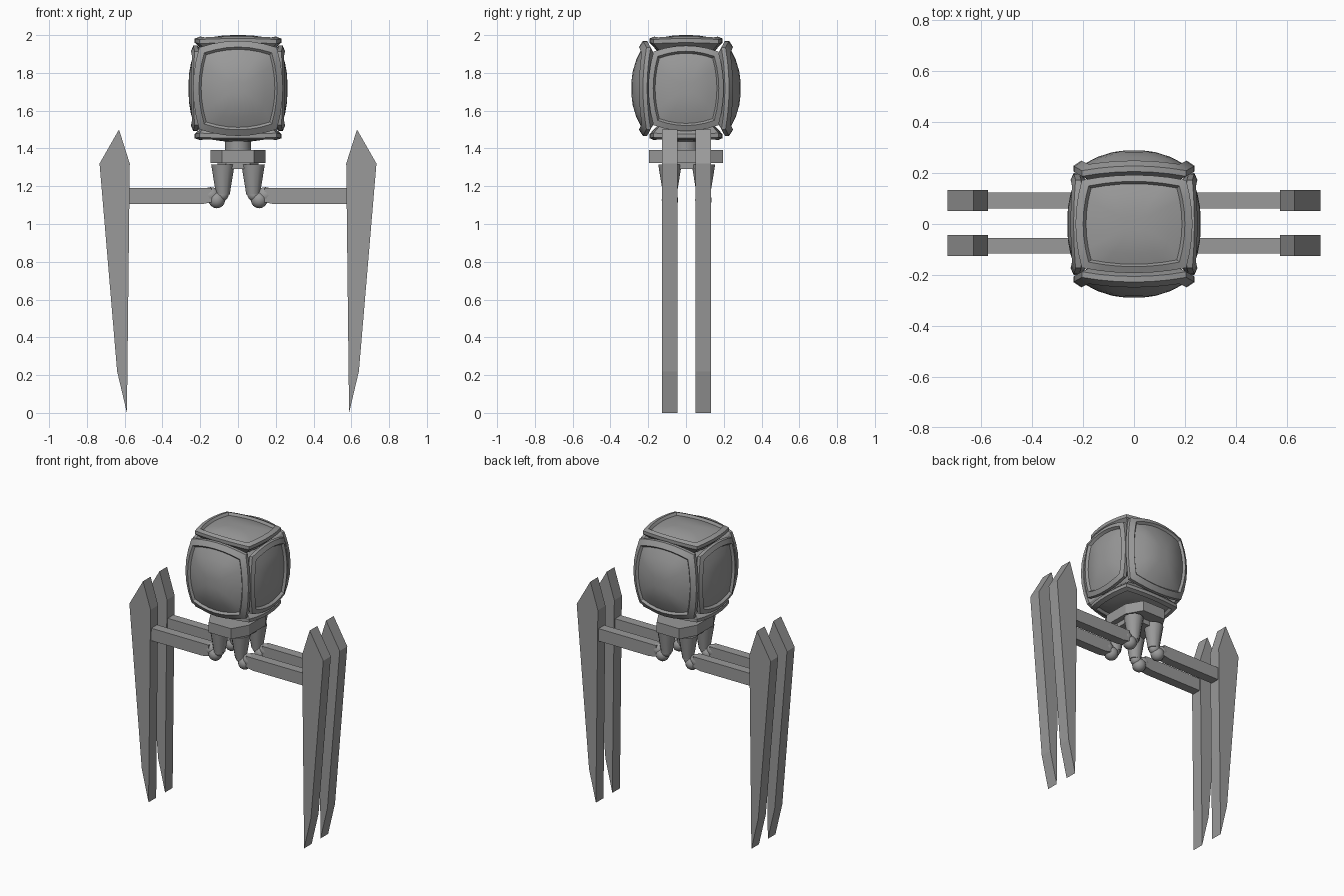
import bpy, bmesh, math
from mathutils import Vector

if "Cube" in bpy.data.objects:
    bpy.data.objects.remove(bpy.data.objects["Cube"], do_unlink=True)

grey = bpy.data.materials.new("plain grey")
grey.use_nodes = True
COLOUR = (0.32, 0.32, 0.32, 1)
grey.diffuse_color = COLOUR
grey.node_tree.nodes["Principled BSDF"].inputs["Base Color"].default_value = COLOUR


def finish(name, bm, smooth=None):
    bmesh.ops.recalc_face_normals(bm, faces=bm.faces)
    mesh = bpy.data.meshes.new(name)
    bm.to_mesh(mesh)
    bm.free()
    mesh.materials.append(grey)
    obj = bpy.data.objects.new(name, mesh)
    bpy.context.collection.objects.link(obj)
    if smooth:
        bpy.ops.object.select_all(action='DESELECT')
        obj.select_set(True)
        bpy.context.view_layer.objects.active = obj
        bpy.ops.object.shade_smooth_by_angle(angle=math.radians(smooth))
    return obj


def prism(name, outline, axis, lo, hi):
    """Extrude a 2D outline along y or z."""
    bm = bmesh.new()
    place = (lambda p, d: (p[0], d, p[1])) if axis == 'y' else (lambda p, d: (p[0], p[1], d))
    face = bm.faces.new([bm.verts.new(place(p, lo)) for p in outline])
    new = bmesh.ops.extrude_face_region(bm, geom=[face])["geom"]
    step = Vector(place((0, 0), hi - lo))
    bmesh.ops.translate(bm, vec=step, verts=[v for v in new if isinstance(v, bmesh.types.BMVert)])
    return finish(name, bm)


def ball(name, centre, radius, scale=(1, 1, 1), segments=12):
    bm = bmesh.new()
    bmesh.ops.create_uvsphere(bm, u_segments=segments, v_segments=segments // 2 + 2, radius=radius)
    bmesh.ops.scale(bm, vec=scale, verts=bm.verts)
    bmesh.ops.translate(bm, vec=centre, verts=bm.verts)
    return finish(name, bm, 35)


def cone(name, centre, r_low, r_high, height, sides=12):
    bm = bmesh.new()
    bmesh.ops.create_cone(bm, cap_ends=True, segments=sides, radius1=r_low, radius2=r_high, depth=height)
    bmesh.ops.translate(bm, vec=centre, verts=bm.verts)
    return finish(name, bm, 35)


HEAD = Vector((0, 0, 1.718))
STEPS = 6
# Rim profile from hidden back edge to dome: (scale, depth offset)
RINGS = [(0.74, -0.085), (1.0, -0.022), (1.0, 0.0), (0.87, 0.006), (0.82, -0.012),
         (0.6, -0.004), (0.35, 0.0), (0.15, 0.0)]


def head_panel(name, n, u, v, half_u, half_v, depth, sag, bow=0.16):
    """Bowed square panel with a flared rim around a shallow dome."""
    n, u, v = Vector(n), Vector(u), Vector(v)
    t = [-1 + 2 * i / STEPS for i in range(STEPS)]
    edge = [(a, -1) for a in t] + [(1, b) for b in t] + [(-a, 1) for a in t] + [(-1, -b) for b in t]
    bm = bmesh.new()

    def vert(a, b, s, d):
        x = half_u * s * a * (1 + bow * (1 - b * b))
        y = half_v * s * b * (1 + bow * (1 - a * a))
        drop = sag * s * s * (0.7 + 0.3 * (a * a + b * b))
        return bm.verts.new(HEAD + u * x + v * y + n * (depth + d - drop))

    loops = [[vert(a, b, s, d) for a, b in edge] for s, d in RINGS]
    count = len(edge)
    for outer, inner in zip(loops, loops[1:]):
        for i in range(count):
            j = (i + 1) % count
            bm.faces.new((outer[i], outer[j], inner[j], inner[i]))
    bm.faces.new(loops[-1])
    bm.faces.new(loops[0][::-1])
    return finish(name, bm, 28)


# Head: inner core and six framed panels
ball("head_core", HEAD, 0.25, (0.9, 1, 0.98), 24)
X, Y, Z = (1, 0, 0), (0, 1, 0), (0, 0, 1)
for sign, front, side, level in ((-1, "front", "right", "bottom"), (1, "back", "left", "top")):
    head_panel(front + "_panel", (0, sign, 0), X, Z, 0.205, 0.217, 0.29, 0.062)
    head_panel(side + "_panel", (sign, 0, 0), Y, Z, 0.172, 0.195, 0.262, 0.025)
    head_panel(level + "_panel", (0, 0, sign), X, Y, 0.205, 0.172, 0.282, 0.018, 0.12)

# Neck and body plate
cone("neck", (0, 0, 1.41), 0.068, 0.068, 0.07, 16)
plate = [(0.145, 0.09), (0.085, 0.195)]
plate += [(-x, y) for x, y in plate[::-1]]
plate += [(-x, -y) for x, y in plate]
prism("body_plate", plate, 'z', 1.322, 1.393)
prism("body_underside", [(x * 0.75, y * 0.6) for x, y in plate], 'z', 1.29, 1.323)

# Four legs: hip cone, elbow joint, arm and blade
BLADE = [(0.588, 0), (0.64, 0.22), (0.733, 1.32), (0.63, 1.5), (0.573, 1.32)]
for end, y in (("front", -0.085), ("back", 0.0925)):
    for side, s in (("right", -1), ("left", 1)):
        tag = end + "_" + side
        cone(tag + "_hip", (s * 0.08, y, 1.235), 0.036, 0.062, 0.16)
        ball(tag + "_elbow", (s * 0.112, y, 1.127), 0.044)
        ball(tag + "_knuckle", (s * 0.145, y, 1.152), 0.043, (1.1, 0.8, 1))
        ball(tag + "_hip_tip", (s * 0.085, y, 1.155), 0.035)
        arm = [(s * x, z) for x, z in ((0.14, 1.115), (0.19, 1.105), (0.59, 1.105), (0.59, 1.19), (0.14, 1.19))]
        prism(tag + "_arm", arm, 'y', y - 0.031, y + 0.031)
        prism(tag + "_blade", [(s * x, z) for x, z in BLADE], 'y', y - 0.041, y + 0.041)
